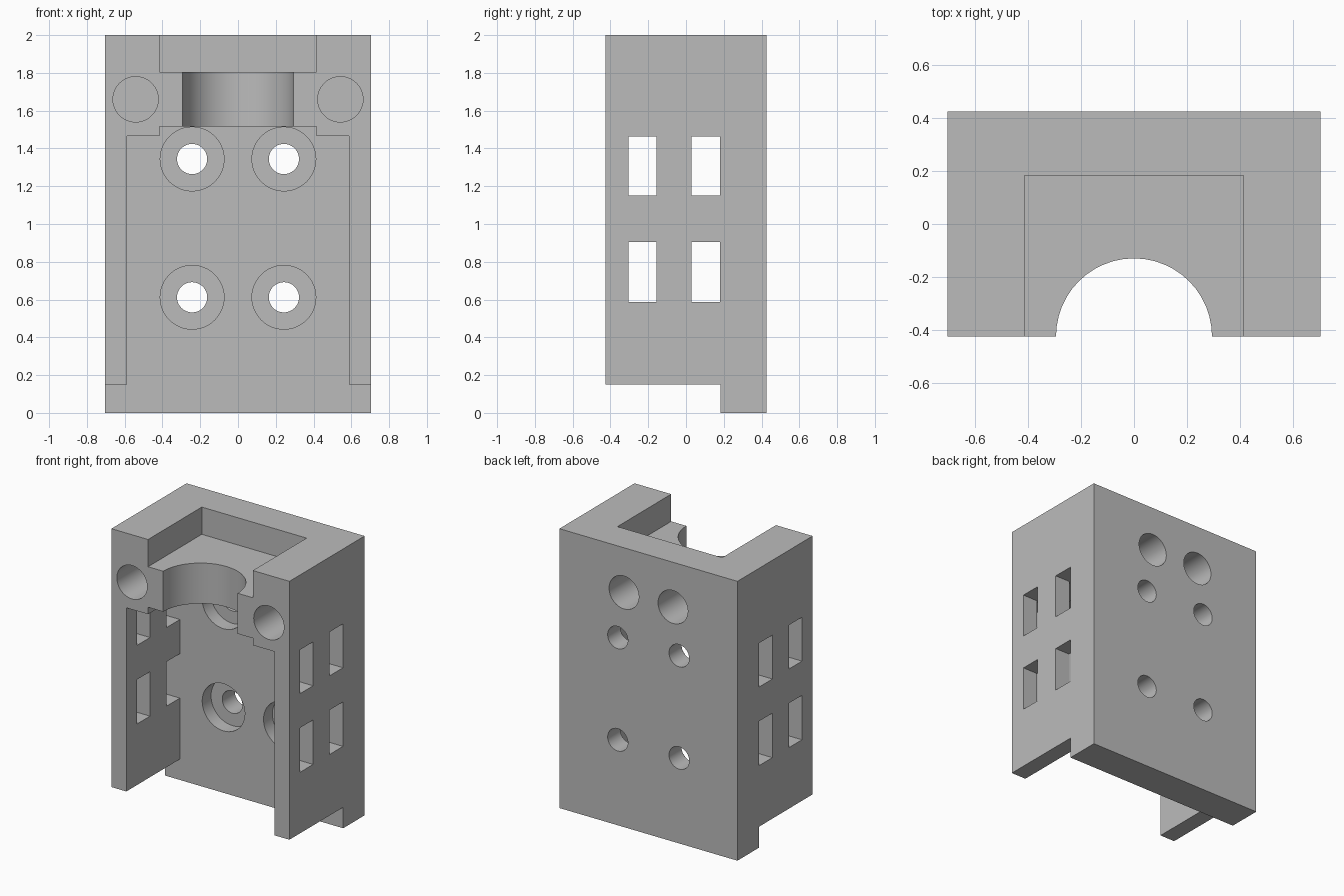
import bpy
import bmesh
from math import radians
from mathutils import Matrix, Vector

cube = bpy.data.objects.get("Cube")
if cube:
    bpy.data.objects.remove(cube, do_unlink=True)

W, D, H = 0.705, 0.425, 2.0      # half width, half depth, height
PLATE = 0.183                    # front of the back plate

grey = bpy.data.materials.new("plain grey")
grey.use_nodes = True
grey.diffuse_color = (0.5, 0.5, 0.5, 1)
grey.node_tree.nodes["Principled BSDF"].inputs["Base Color"].default_value = grey.diffuse_color


def finish(name, bm):
    bmesh.ops.recalc_face_normals(bm, faces=bm.faces[:])
    mesh = bpy.data.meshes.new(name)
    bm.to_mesh(mesh)
    bm.free()
    mesh.materials.append(grey)
    obj = bpy.data.objects.new(name, mesh)
    bpy.context.scene.collection.objects.link(obj)
    return obj


def box(name, low, high):
    bm = bmesh.new()
    low, high = Vector(low), Vector(high)
    size = Matrix.Diagonal((*(high - low), 1))
    bmesh.ops.create_cube(bm, size=1, matrix=Matrix.Translation((low + high) / 2) @ size)
    return finish(name, bm)


def rod(name, center, radius, length, axis):
    bm = bmesh.new()
    turn = Matrix.Rotation(radians(90), 4, 'X') if axis == 'Y' else Matrix.Identity(4)
    bmesh.ops.create_cone(bm, cap_ends=True, segments=48, radius1=radius, radius2=radius,
                          depth=length, matrix=Matrix.Translation(center) @ turn)
    return finish(name, bm)


def hole(name, x, z, radius, y0, y1):
    return rod(name, (x, (y0 + y1) / 2, z), radius, y1 - y0, 'Y')


def prism(name, points, y0, y1):
    bm = bmesh.new()
    face = bm.faces.new([bm.verts.new((x, y0, z)) for x, z in points])
    out = bmesh.ops.extrude_face_region(bm, geom=[face])
    moved = [v for v in out["geom"] if isinstance(v, bmesh.types.BMVert)]
    bmesh.ops.translate(bm, verts=moved, vec=(0, y1 - y0, 0))
    return finish(name, bm)


body = box("mount_body", (-W, -D, 0), (W, D, H))
cutters = []

# Front cavity between the side walls, including the raised lower edge
half = [(1, -0.2), (1, 0.15), (0.587, 0.15), (0.587, 1.465), (0.415, 1.465), (0.415, 1.515)]
outline = half + [(-x, z) for x, z in reversed(half)]
cutters.append(prism("cavity", outline, -1, PLATE))

# Top pocket and the half-round opening in the shelf
cutters.append(box("pocket", (-0.415, -1, 1.805), (0.415, PLATE, 2.2)))
cutters.append(rod("shelf_opening", (0, -D, 1.66), 0.295, 0.5, 'Z'))

# Windows through both side walls
for y0, y1 in ((-0.305, -0.157), (0.03, 0.181)):
    for z0, z1 in ((0.587, 0.905), (1.15, 1.464)):
        cutters.append(box("window", (-1, y0, z0), (1, y1, z1)))

for side in (-1, 1):
    # Counterbored screw holes
    for z in (0.612, 1.344):
        cutters.append(hole("counterbore", side * 0.243, z, 0.169, 0.1, PLATE + 0.1))
        cutters.append(hole("screw_hole", side * 0.243, z, 0.08, 0.15, 0.6))
    # Blind holes in the front and the back
    cutters.append(hole("front_socket", side * 0.542, 1.66, 0.12, -0.6, 0.0))
    cutters.append(hole("back_socket", side * 0.194, 1.68, 0.118, 0.0, 0.6))

for cutter in cutters:
    cutter.hide_render = True
    mod = body.modifiers.new(cutter.name, 'BOOLEAN')
    mod.operation = 'DIFFERENCE'
    mod.solver = 'EXACT'
    mod.object = cutter

# Bake the cuts and drop the cutters
bpy.context.view_layer.update()
graph = bpy.context.evaluated_depsgraph_get()
result = bpy.data.meshes.new_from_object(body.evaluated_get(graph))
body.modifiers.clear()
body.data = result
for cutter in cutters:
    bpy.data.objects.remove(cutter, do_unlink=True)
result.materials.clear()
result.materials.append(grey)
for poly in result.polygons:
    poly.material_index = 0

bpy.ops.object.select_all(action='DESELECT')
body.select_set(True)
bpy.context.view_layer.objects.active = body
bpy.ops.object.shade_smooth_by_angle(angle=radians(30))
